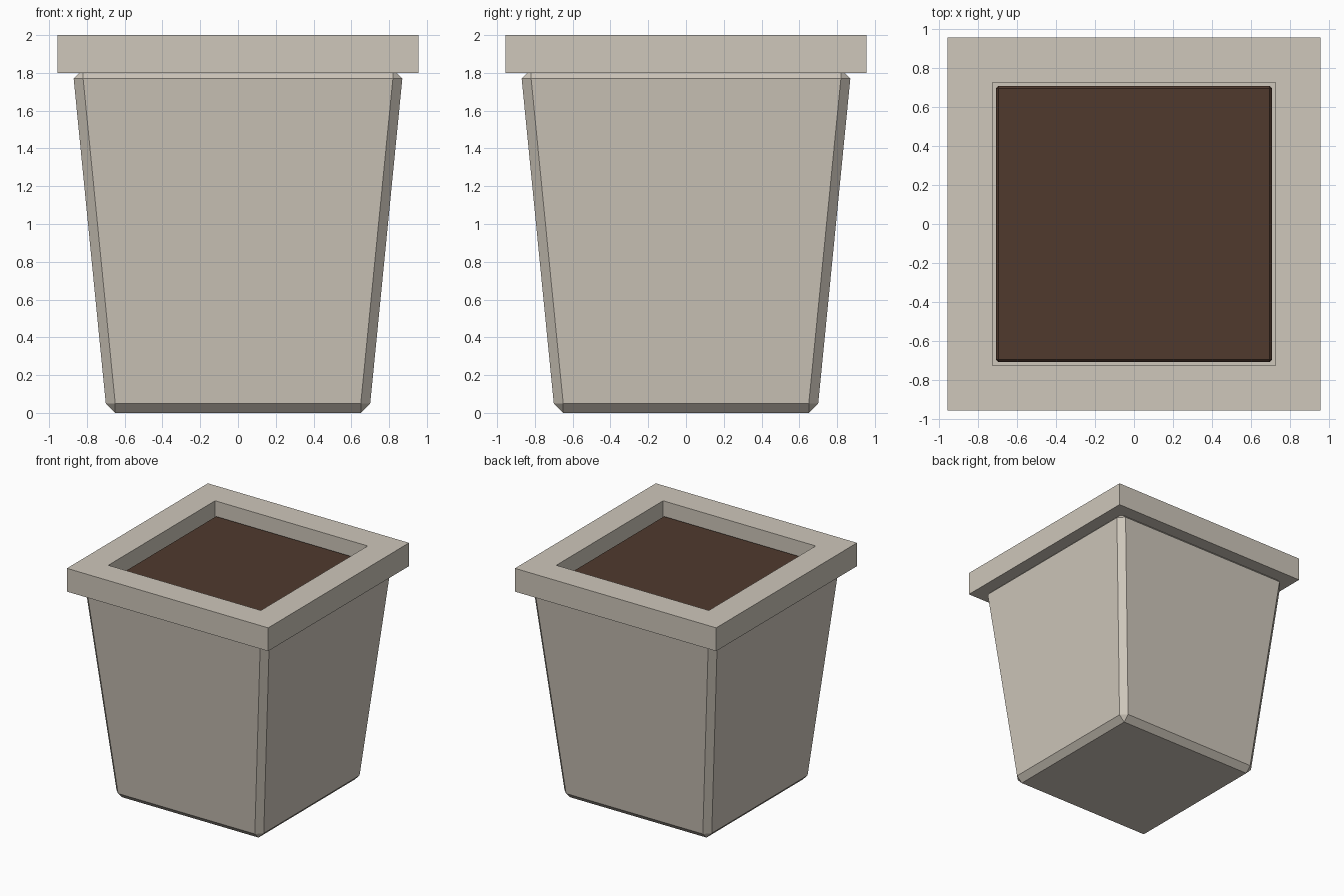
import bpy
import bmesh
import math

cube = bpy.data.objects.get("Cube")
if cube:
    bpy.data.objects.remove(cube, do_unlink=True)


def make_material(name, rgb):
    mat = bpy.data.materials.new(name)
    mat.use_nodes = True
    color = (*rgb, 1.0)
    mat.diffuse_color = color
    mat.node_tree.nodes["Principled BSDF"].inputs["Base Color"].default_value = color
    return mat


def finish(name, bm, mat):
    bmesh.ops.recalc_face_normals(bm, faces=bm.faces[:])
    mesh = bpy.data.meshes.new(name)
    bm.to_mesh(mesh)
    bm.free()
    mesh.materials.append(mat)
    obj = bpy.data.objects.new(name, mesh)
    bpy.context.collection.objects.link(obj)
    return obj


def chamfered_block(name, mat, z_low, z_high, half_low, half_high, cut):
    """Square tapered block with every edge chamfered by cut."""
    bm = bmesh.new()
    sections = (
        (z_low, half_low - cut, half_low - cut),
        (z_low + cut, half_low, half_low - cut),
        (z_high - cut, half_high, half_high - cut),
        (z_high, half_high - cut, half_high - cut),
    )
    for z, a, b in sections:
        for sx in (-1, 1):
            for sy in (-1, 1):
                for x, y in {(a, b), (b, a)}:
                    bm.verts.new((sx * x, sy * y, z))
    bmesh.ops.convex_hull(bm, input=bm.verts[:])
    bmesh.ops.dissolve_limit(bm, angle_limit=math.radians(1),
                             verts=bm.verts[:], edges=bm.edges[:])
    return finish(name, bm, mat)


def square_frame(name, mat, outer, inner, z_low, z_high):
    """Square ring with a rectangular cross-section."""
    bm = bmesh.new()
    profile = ((outer, z_low), (outer, z_high), (inner, z_high), (inner, z_low))
    corners = ((-1, -1), (1, -1), (1, 1), (-1, 1))
    loops = [[bm.verts.new((sx * r, sy * r, z)) for sx, sy in corners]
             for r, z in profile]
    for i, loop in enumerate(loops):
        after = loops[(i + 1) % 4]
        for j in range(4):
            k = (j + 1) % 4
            bm.faces.new((loop[j], loop[k], after[k], after[j]))
    return finish(name, bm, mat)


stone = make_material("pale stone", (0.62, 0.57, 0.495))
earth = make_material("dark soil", (0.08, 0.042, 0.027))

# Tapered pot, overhanging square rim and the soil inside
chamfered_block("pot_body", stone, 0.0, 1.82, 0.70, 0.87, 0.05)
square_frame("rim", stone, 0.956, 0.725, 1.80, 2.0)
chamfered_block("soil", earth, 1.78, 1.885, 0.707, 0.707, 0.012)
